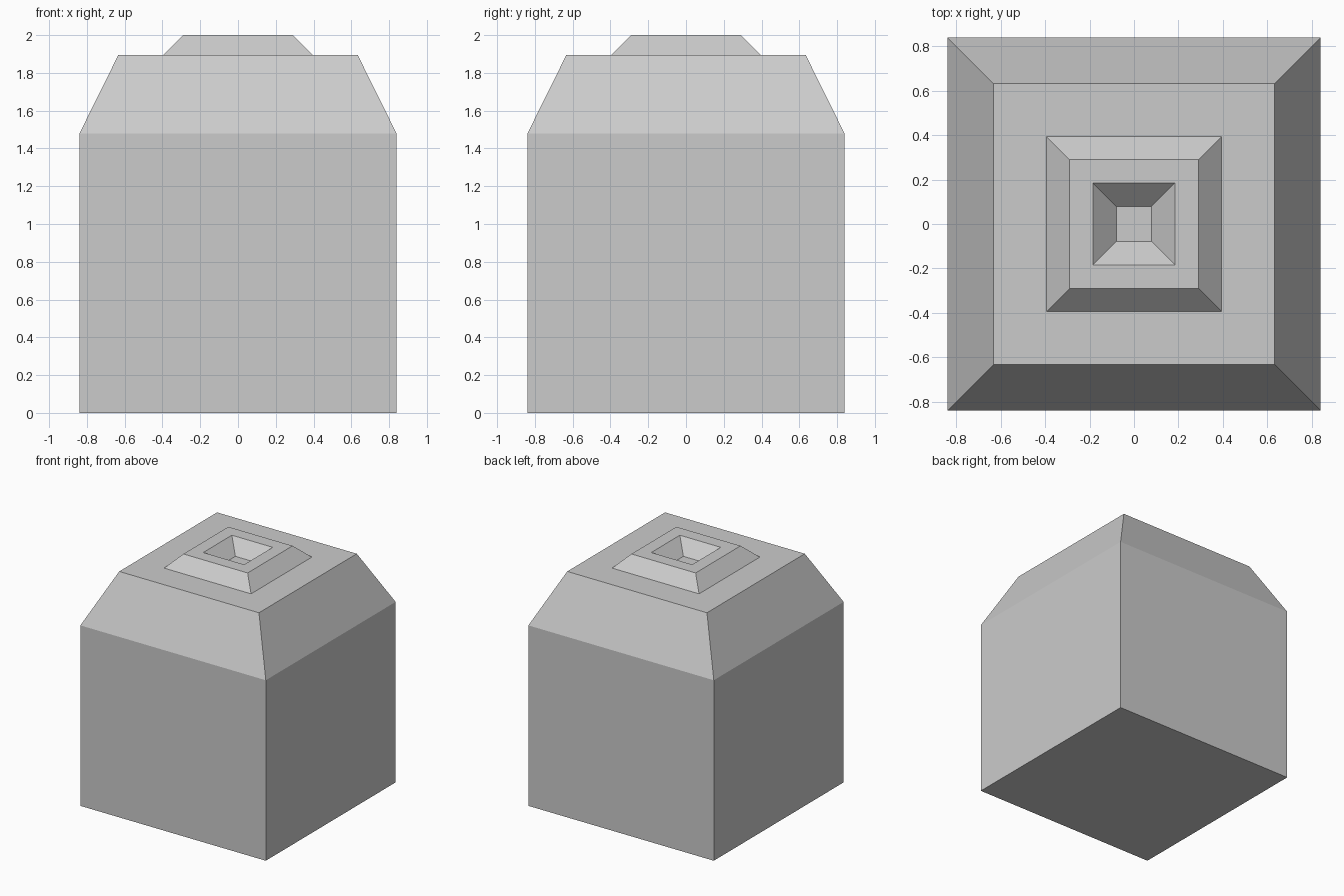
import bpy, bmesh

if "Cube" in bpy.data.objects:
    bpy.data.objects.remove(bpy.data.objects["Cube"])

# Profile as (half width, height), from base up over the shoulder and into the recess
PROFILE = [
    (0.84, 0.0), (0.84, 1.478),       # block sides
    (0.633, 1.896),                   # sloped shoulder
    (0.394, 1.896), (0.291, 2.0),     # raised collar
    (0.185, 2.0), (0.079, 1.896),     # sunken pit
]


def square_loft(name, profile):
    """Stack square rings along a profile and cap both ends."""
    bm = bmesh.new()
    rings = [[bm.verts.new((sx * r, sy * r, z))
              for sx, sy in ((-1, -1), (1, -1), (1, 1), (-1, 1))]
             for r, z in profile]
    for a, b in zip(rings, rings[1:]):
        for i in range(4):
            j = (i + 1) % 4
            bm.faces.new((a[i], a[j], b[j], b[i]))
    bm.faces.new(rings[0][::-1])
    bm.faces.new(rings[-1])
    mesh = bpy.data.meshes.new(name)
    bm.to_mesh(mesh)
    bm.free()
    obj = bpy.data.objects.new(name, mesh)
    bpy.context.collection.objects.link(obj)
    return obj


# Single block with shoulder, collar and pit
square_loft("stepped_block", PROFILE)
